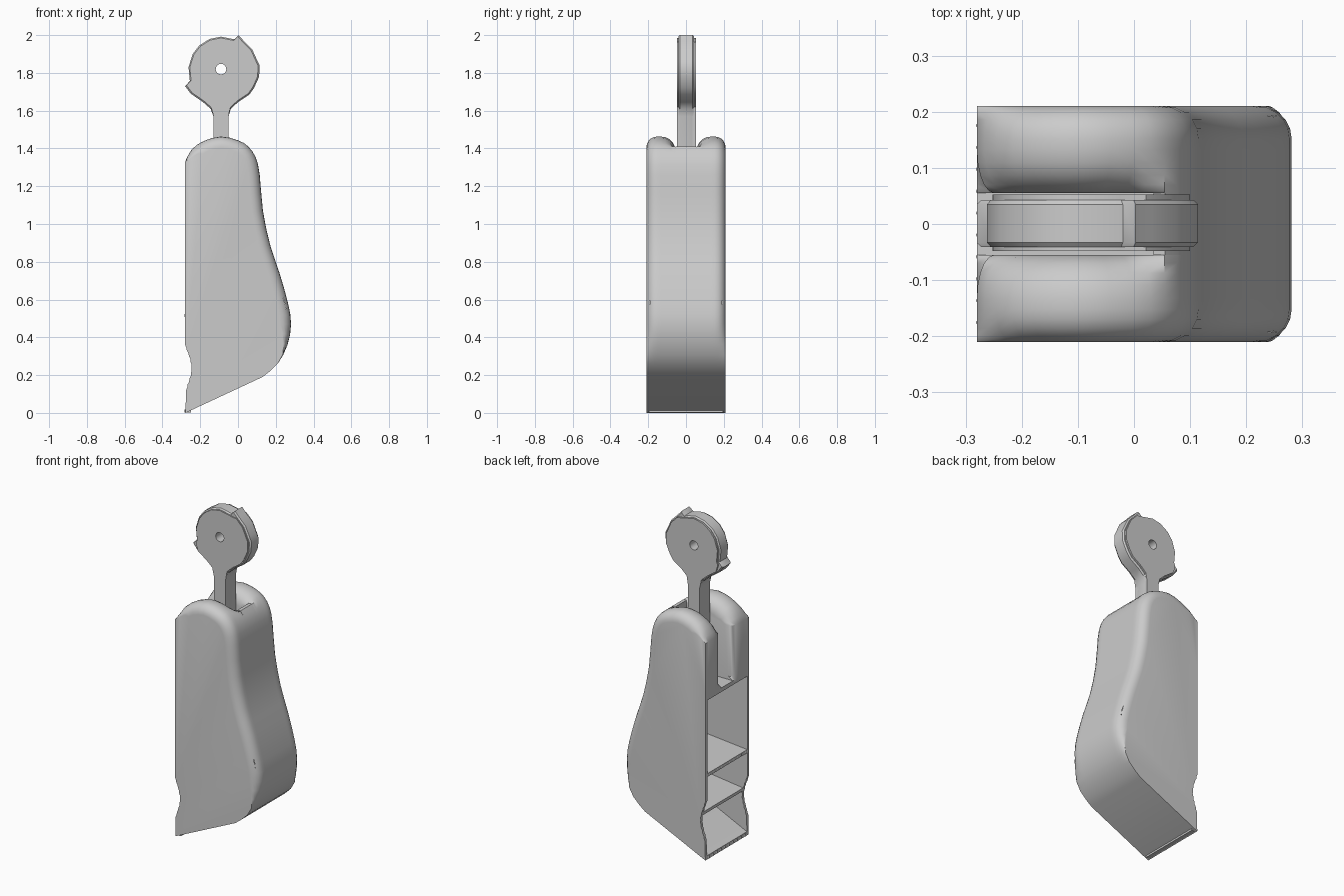
import bpy, bmesh, math
from mathutils import Vector
from mathutils.geometry import delaunay_2d_cdt

if "Cube" in bpy.data.objects:
    bpy.data.objects.remove(bpy.data.objects["Cube"])

grey = bpy.data.materials.new("light_grey")
grey.diffuse_color = (0.6, 0.6, 0.6, 1)
grey.use_nodes = True
grey.node_tree.nodes["Principled BSDF"].inputs["Base Color"].default_value = grey.diffuse_color
HALF, GAP = 0.21, 0.055          # half width of the body, half width of the slot


def finish(name, bm, angle=32):
    bmesh.ops.recalc_face_normals(bm, faces=bm.faces)
    me = bpy.data.meshes.new(name)
    bm.to_mesh(me)
    bm.free()
    ob = bpy.data.objects.new(name, me)
    bpy.context.collection.objects.link(ob)
    me.materials.append(grey)
    smooth(ob, angle)
    return ob


def smooth(ob, angle=32):
    bpy.ops.object.select_all(action='DESELECT')
    ob.select_set(True)
    bpy.context.view_layer.objects.active = ob
    bpy.ops.object.shade_smooth_by_angle(angle=math.radians(angle))


def loft(name, layers):
    """Closed solid from rings of (x, z) points at given y values."""
    bm = bmesh.new()
    rings = [[bm.verts.new((x, y, z)) for x, z in pts] for y, pts in layers]
    n = len(rings[0])
    for a, b in zip(rings, rings[1:]):
        for i in range(n):
            j = (i + 1) % n
            bm.faces.new((a[i], a[j], b[j], b[i]))
    bm.faces.new(rings[0])
    bm.faces.new(rings[-1])
    return finish(name, bm)


def prism(name, pts, y0, y1):
    return loft(name, [(y0, pts), (y1, pts)])


def cut(ob, cutters):
    for c in cutters:
        m = ob.modifiers.new("cut", 'BOOLEAN')
        m.operation, m.solver, m.object = 'DIFFERENCE', 'EXACT', c
        bpy.ops.object.select_all(action='DESELECT')
        bpy.context.view_layer.objects.active = ob
        ob.select_set(True)
        bpy.ops.object.modifier_apply(modifier=m.name)
    smooth(ob)


def spline(p, steps):
    """Catmull-Rom curve through the points."""
    p = [Vector(q) for q in p]
    out = []
    for i in range(len(p) - 1):
        a, b, c, d = p[max(i - 1, 0)], p[i], p[i + 1], p[min(i + 2, len(p) - 1)]
        for k in range(steps):
            t = k / steps
            out.append(0.5 * (2 * b + (c - a) * t + (2 * a - 5 * b + 4 * c - d) * t * t
                              + (3 * b - a - 3 * c + d) * t ** 3))
    return out + [p[-1]]


# Side outline: rounded top, waist, belly and sloped base
curve = spline([(-.28, 1.33), (-.245, 1.395), (-.18, 1.44), (-.09, 1.463), (0, 1.443), (.055, 1.41),
                (.095, 1.35), (.115, 1.26), (.132, 1.07), (.17, .89), (.22, .74), (.265, .58),
                (.281, .47), (.262, .36), (.21, .26), (.13, .19)], 2)
left = [Vector((-.278, 0))]
for k in range(17):              # finely notched grip on the open edge
    t = k / 16
    bump = .03 * math.sin(math.pi * t) ** 1.3
    left.append(Vector((-.275 - .005 * t + bump + (.003 if k % 2 else 0), .12 + .24 * t)))
left += [Vector((-.28, 1.0)), Vector((-.28, 1.02))]
outline = left + curve
n, first = len(outline), len(left)

normals = []
for i in range(n):
    d = (outline[(i + 1) % n] - outline[i - 1]).normalized()
    normals.append(Vector((d.y, -d.x)))


def outer_weight(i):
    if i < first:
        return 0
    return min(1, (i - first) / 3) * max(0, min(1, (outline[i].y - .3) / .16))


def inner_weight(i):
    x, z = outline[i]
    if i == first - 1 or i == first:
        return .4
    if i < first or z < 1.405 and x > 0 or z < 1.2:
        return 0
    return min(1, .5 + (i - first) / 6, max(0, (.056 - x) / .04))


def inset(weight, amount):
    return [outline[i] + normals[i] * weight(i) * amount for i in range(n)]


# Pocket cutters: three compartments open to the left
pockets = [prism("pocket_cutter", pts, -.193, .193) for pts in (
    [(-.4, .515), (.25, .575), (.2, .73), (.15, .88), (.122, .975), (-.4, .975)],
    [(-.4, .265), (.235, .345), (.255, .41), (.262, .47), (.253, .555), (-.4, .495)],
    [(-.4, -.035), (.12, .21), (.19, .262), (.22, .32), (-.4, .245)])]

# Two rounded side halves
R1, R2, STEPS = .058, .078, 5
for s, name in ((-1, "front_side"), (1, "back_side")):
    layers = []
    for k in range(STEPS + 1):
        a = k / STEPS * math.pi / 2
        layers.append((s * (HALF - R1 * (1 - math.cos(a))), inset(outer_weight, R1 * (1 - math.sin(a)))))
    for k in range(STEPS, -1, -1):
        a = k / STEPS * math.pi / 2
        layers.append((s * (GAP + R2 * (1 - math.cos(a))), inset(inner_weight, R2 * (1 - math.sin(a)))))
    cut(loft(name, layers), pockets)

# Middle of the body: outer wall, slot floor and shelves
wall = [p for p in curve if p.x > .05 and p.y < 1.415]
core = left[:-1] + [Vector((.035, 1.0)), Vector((.035, 1.41))] + wall
cut(prism("middle_body", core, -GAP, GAP), pockets)
for c in pockets:
    bpy.data.objects.remove(c)


# Toothed lips on the lower edge and the upper shelf
def teeth(name, x, z, count=10, w=.195):
    bm = bmesh.new()
    pts = [(x + .02, -w)]
    for k in range(2 * count + 1):
        pts.append((x - (.012 if k % 2 else 0), -w + w * k / count))
    pts.append((x + .02, w))
    f = bm.faces.new([bm.verts.new((px, py, z)) for px, py in pts])
    r = bmesh.ops.extrude_face_region(bm, geom=[f])
    bmesh.ops.translate(bm, vec=(0, 0, .016),
                        verts=[v for v in r['geom'] if isinstance(v, bmesh.types.BMVert)])
    finish(name, bm)


teeth("base_teeth", -.27, .002)
teeth("shelf_teeth", -.27, .508)

# Lever: round head with two catches on a narrow stem
head = [(-.05, 1.0), (-.05, 1.57), (-.038, 1.61), (0, 1.645), (.06, 1.685), (.085, 1.72), (.112, 1.78),
        (.114, 1.84), (.1, 1.87), (.075, 1.925), (.03, 1.97), (.003, 2.0), (-.02, 1.978),
        (-.09, 1.992), (-.15, 1.98), (-.205, 1.945), (-.24, 1.9), (-.262, 1.83), (-.255, 1.757),
        (-.28, 1.73), (-.25, 1.69), (-.185, 1.645), (-.145, 1.61), (-.13, 1.57), (-.13, 1.0)]
plate = [(-.09 + (x + .09) * .93, 1.82 + (z - 1.82) * .95) if z > 1.6 else (x, z) for x, z in head]
plate[11], plate[19] = (-.005, 1.965), (-.252, 1.74)
B = .008


def shrink(pts, f=.96):
    return [(-.09 + (x + .09) * f, 1.82 + (z - 1.82) * f if z > 1.6 else z) for x, z in pts]


hole = prism("hole_cutter", [(-.09 + .028 * math.cos(k * math.pi / 8), 1.82 + .028 * math.sin(k * math.pi / 8))
                             for k in range(16)], -.2, .2)
rim = loft("lever_rim", [(-.041, shrink(head)), (-.041 + B, head), (.043 - B, head), (.043, shrink(head))])
face = prism("lever_plate", plate, -.048, .053)
for ob in (rim, face):
    cut(ob, [hole])
bpy.data.objects.remove(hole)
